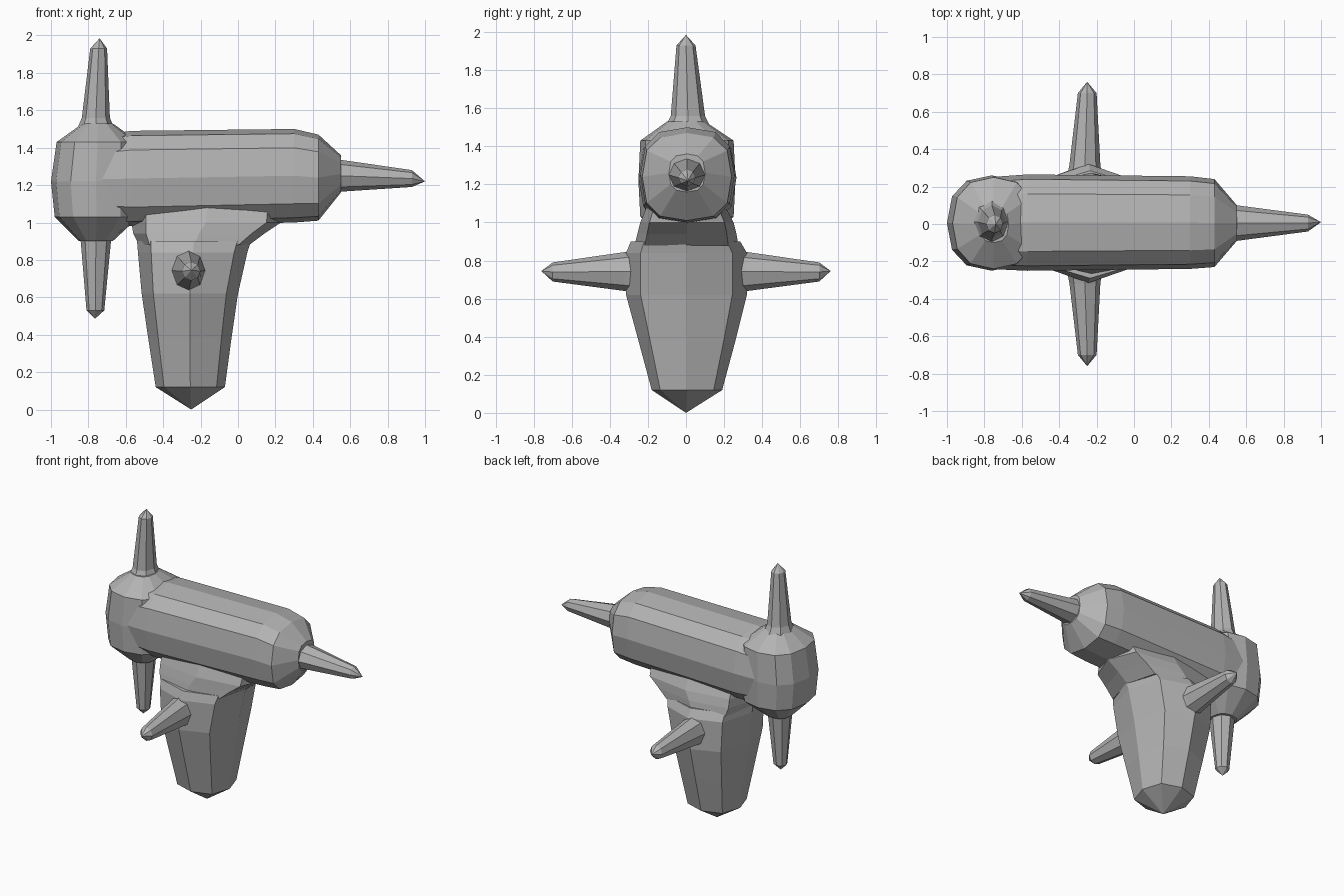
import bpy, bmesh
from math import cos, sin, pi
from mathutils import Vector

cube = bpy.data.objects.get("Cube")
if cube:
    bpy.data.objects.remove(cube, do_unlink=True)

grey = bpy.data.materials.new("stone grey")
grey.use_nodes = True
colour = (0.45, 0.45, 0.45, 1)
grey.diffuse_color = colour
grey.node_tree.nodes["Principled BSDF"].inputs["Base Color"].default_value = colour

AXES = {"x": (0, 1, 2), "y": (1, 0, 2), "z": (2, 0, 1)}


def loft(name, axis, rings, sides=8, power=2.0, start=None, tip=None):
    """Skin rounded sections; a ring is (along, u min, u max, v min, v max)."""
    along, u, v = AXES[axis]
    bm = bmesh.new()
    loops = []
    for pos, u0, u1, v0, v1 in rings:
        loop = []
        for i in range(sides):
            a = 2 * pi * i / sides
            c, s = cos(a), sin(a)
            c = abs(c) ** (2 / power) * (1 if c > 0 else -1)
            s = abs(s) ** (2 / power) * (1 if s > 0 else -1)
            p = Vector((0, 0, 0))
            p[along] = pos
            p[u] = (u0 + u1) / 2 + c * (u1 - u0) / 2
            p[v] = (v0 + v1) / 2 + s * (v1 - v0) / 2
            loop.append(bm.verts.new(p))
        loops.append(loop)
    for a, b in zip(loops, loops[1:]):
        for i in range(sides):
            j = (i + 1) % sides
            bm.faces.new((a[i], a[j], b[j], b[i]))
    # Close each end with a point or a flat cap
    for loop, point in ((loops[0], start), (loops[-1], tip)):
        if point:
            end = bm.verts.new(point)
            for i in range(sides):
                bm.faces.new((loop[i], loop[(i + 1) % sides], end))
        else:
            bm.faces.new(loop)
    bmesh.ops.recalc_face_normals(bm, faces=bm.faces)
    mesh = bpy.data.meshes.new(name)
    bm.to_mesh(mesh)
    bm.free()
    mesh.materials.append(grey)
    obj = bpy.data.objects.new(name, mesh)
    bpy.context.collection.objects.link(obj)
    return obj


# Long horizontal barrel with a tapered end
loft("barrel", "x", [
    (-0.78, -0.24, 0.25, 1.00, 1.46),
    (-0.57, -0.25, 0.265, 0.98, 1.49),
    (0.30, -0.24, 0.255, 1.0, 1.50),
    (0.43, -0.23, 0.24, 1.01, 1.47),
    (0.55, -0.09, 0.10, 1.16, 1.36)], sides=12, power=2.7)

# Upright rounded block at the rear end of the barrel
loft("end_block", "z", [
    (0.90, -0.85, -0.67, -0.10, 0.10),
    (1.03, -0.98, -0.53, -0.24, 0.25),
    (1.22, -1.00, -0.52, -0.25, 0.26),
    (1.43, -0.97, -0.53, -0.24, 0.25),
    (1.53, -0.83, -0.67, -0.10, 0.10)], sides=12, power=2.4)

# Hanging body with a blunt point at the bottom
loft("lower_body", "z", [
    (0.12, -0.44, -0.07, -0.18, 0.19),
    (0.38, -0.48, -0.035, -0.25, 0.26),
    (0.62, -0.515, 0.0, -0.315, 0.32),
    (0.84, -0.535, 0.05, -0.315, 0.32),
    (0.90, -0.54, 0.07, -0.29, 0.285)], sides=8, power=2.5, start=(-0.25, 0, 0))

# Flared neck joining the hanging body to the barrel
loft("neck", "z", [
    (0.88, -0.53, 0.06, -0.27, 0.275),
    (0.94, -0.56, 0.14, -0.255, 0.265),
    (1.00, -0.57, 0.23, -0.24, 0.25),
    (1.10, -0.57, 0.24, -0.20, 0.20)], sides=8, power=3.2)

# Spikes on the barrel end and on the upright block
loft("barrel_spike", "x", [
    (0.50, -0.09, 0.10, 1.16, 1.34),
    (0.55, -0.09, 0.10, 1.165, 1.335),
    (0.93, -0.04, 0.05, 1.19, 1.28)], tip=(1.0, 0.01, 1.22))
loft("top_spike", "z", [
    (1.50, -0.86, -0.66, -0.11, 0.13),
    (1.56, -0.835, -0.685, -0.08, 0.10),
    (1.93, -0.79, -0.70, -0.05, 0.05)], tip=(-0.74, 0, 1.985))
loft("bottom_spike", "z", [
    (0.95, -0.85, -0.68, -0.09, 0.09),
    (0.89, -0.84, -0.68, -0.085, 0.085),
    (0.53, -0.81, -0.715, -0.045, 0.045)], tip=(-0.765, 0, 0.485))

# Matching spikes on both flanks
for side, name in ((1, "back_spike"), (-1, "front_spike")):
    loft(name, "y", [
        (side * 0.24, -0.36, -0.17, 0.63, 0.86),
        (side * 0.32, -0.345, -0.18, 0.64, 0.845),
        (side * 0.70, -0.30, -0.20, 0.69, 0.79)], tip=(-0.25, side * 0.76, 0.745))
